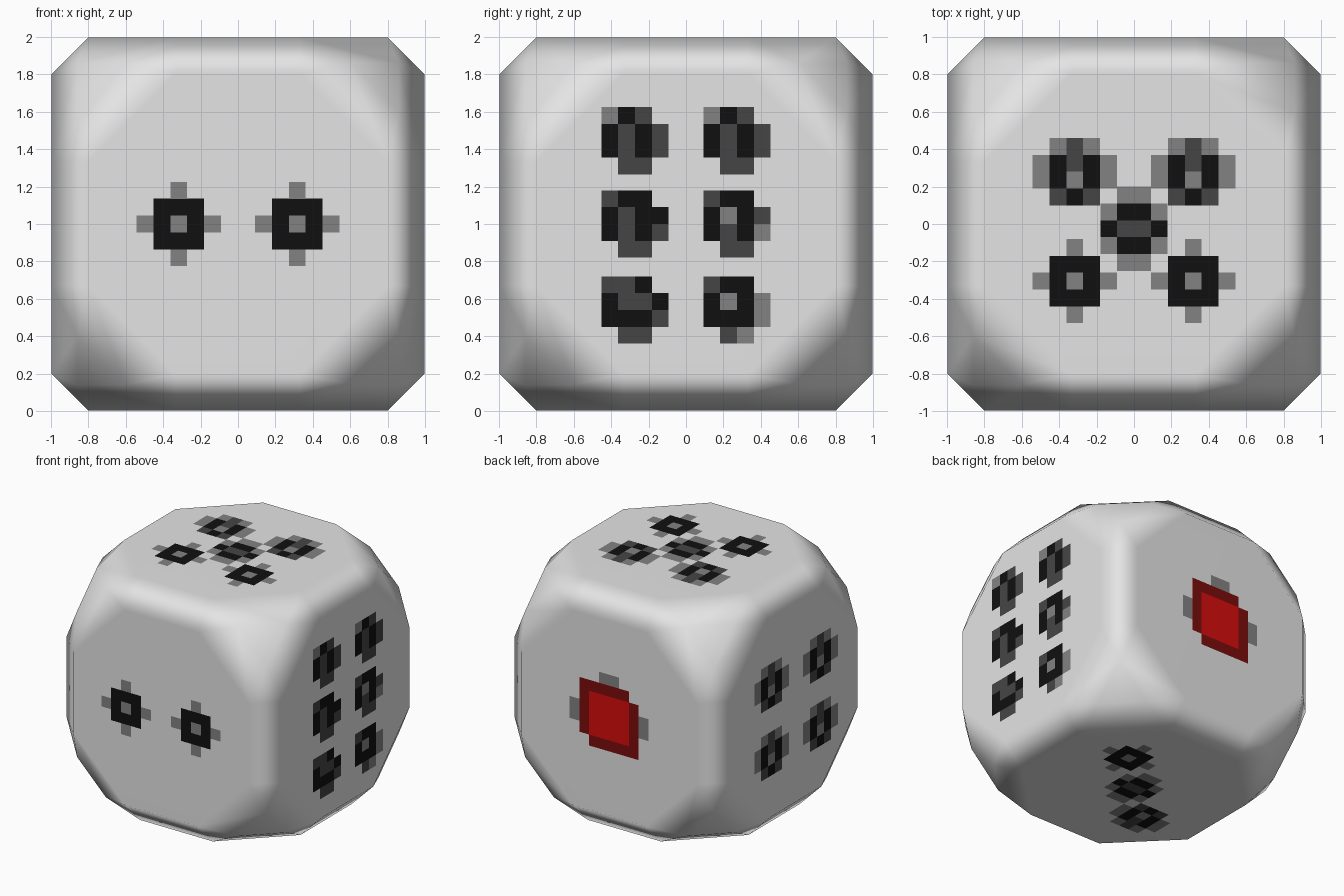
import bpy, bmesh
from itertools import permutations, product
from mathutils import Vector

if "Cube" in bpy.data.objects:
    bpy.data.objects.remove(bpy.data.objects["Cube"])


def material(name, r, g, b):
    m = bpy.data.materials.new(name)
    m.diffuse_color = (r, g, b, 1)
    m.use_nodes = True
    m.node_tree.nodes["Principled BSDF"].inputs["Base Color"].default_value = m.diffuse_color
    return m


BODY = material("ivory_grey", 0.78, 0.78, 0.78)
COLOURS = {
    "g": material("mid_grey", 0.225, 0.225, 0.225),
    "d": material("dark_grey", 0.06, 0.06, 0.06),
    "k": material("black", 0.005, 0.005, 0.005),
    "R": material("red", 0.68, 0.004, 0.004),
    "r": material("dark_red", 0.2, 0.004, 0.004),
}
KEYS = list(COLOURS)
CELL = 0.09

# Rounded cube: octagonal faces, bevelled edges, bulging corners (as a hull)
points = set()
for base in ((0.331, 0.80, 0.998), (0.60, 0.86, 0.86)):
    for p in permutations(base):
        for s in product((-1, 1), repeat=3):
            points.add(tuple(a * b for a, b in zip(p, s)))
bm = bmesh.new()
for p in sorted(points):
    bm.verts.new((p[0], p[1], p[2] + 1))
bmesh.ops.convex_hull(bm, input=bm.verts[:])
bmesh.ops.dissolve_limit(bm, angle_limit=0.02, verts=bm.verts[:], edges=bm.edges[:])
bmesh.ops.recalc_face_normals(bm, faces=bm.faces[:])
for f in bm.faces:
    f.smooth = True
mesh = bpy.data.meshes.new("die_body")
bm.to_mesh(mesh)
bm.free()
body = bpy.data.objects.new("die_body", mesh)
bpy.context.collection.objects.link(body)
mesh.materials.append(BODY)
wn = body.modifiers.new("face_weighted_normals", "WEIGHTED_NORMAL")
wn.weight = 80

# Each side of the die: its right and up directions
X, Y, Z = Vector((1, 0, 0)), Vector((0, 1, 0)), Vector((0, 0, 1))
SIDES = {"front": (X, Z), "right": (Y, Z), "back": (-X, Z),
         "left": (-Y, Z), "top": (X, Y), "bottom": (X, -Y)}


def pip(side, cu, cv, pattern):
    """Blocky painted pip: one small square per pattern letter."""
    u, v = SIDES[side]
    origin = Z + u.cross(v)
    rows = pattern.split()
    bm = bmesh.new()
    for j, row in enumerate(rows):
        for i, c in enumerate(row):
            if c == ".":
                continue
            a = cu + (i - len(row) / 2) * CELL
            b = cv + (len(rows) / 2 - j - 1) * CELL
            corners = ((a, b), (a + CELL, b), (a + CELL, b + CELL), (a, b + CELL))
            f = bm.faces.new([bm.verts.new(origin + u * s + v * t) for s, t in corners])
            f.material_index = KEYS.index(c)
    bmesh.ops.remove_doubles(bm, verts=bm.verts[:], dist=0.001)
    me = bpy.data.meshes.new(side + "_pip")
    bm.to_mesh(me)
    bm.free()
    for m in COLOURS.values():
        me.materials.append(m)
    bpy.context.collection.objects.link(bpy.data.objects.new(side + "_pip", me))


RING = "..g.. .kkk. gkgkg .kkk. ..g.."
OPEN = ".gdg. gkdkg gkgkg .dkd."
CENTRE = ".gg. gkkg kddk gkkg .gg."

# Front: two, top: five, left: four
for s in (-1, 1):
    pip("front", 0.317 * s, 0, RING)
    pip("top", 0.317 * s, -0.305, RING)
    pip("top", 0.317 * s, 0.28, OPEN)
    for t in (-1, 1):
        pip("left", 0.317 * s, 0.28 * t, OPEN)
pip("top", 0, -0.025, CENTRE)

# Right: six in two columns
RIGHT = ((0.445, "gkd. kdkd kdkd .dd.", "gkd. kdkd kdkd .dd."),
         (0.0, "dkk. kdkk kdkd .dd.", "dkk. kgkd kdkg .dd."),
         (-0.46, "ddk. kddk kkkd .dd.", "dkk. kgkg kkkg .dg."))
for height, near, far in RIGHT:
    pip("right", -0.273, height, near)
    pip("right", 0.273, height, far)

# Bottom: three on the diagonal
pip("bottom", 0.317, -0.317, RING)
pip("bottom", 0, 0, CENTRE)
pip("bottom", -0.317, 0.317, OPEN)

# Back: one large red pip
pip("back", 0, 0, "...gg... .rrrrr.. .rRRRRr. grRRRRrg "
                  "grRRRRrg .rRRRRr. ..rrrrr. ........")
